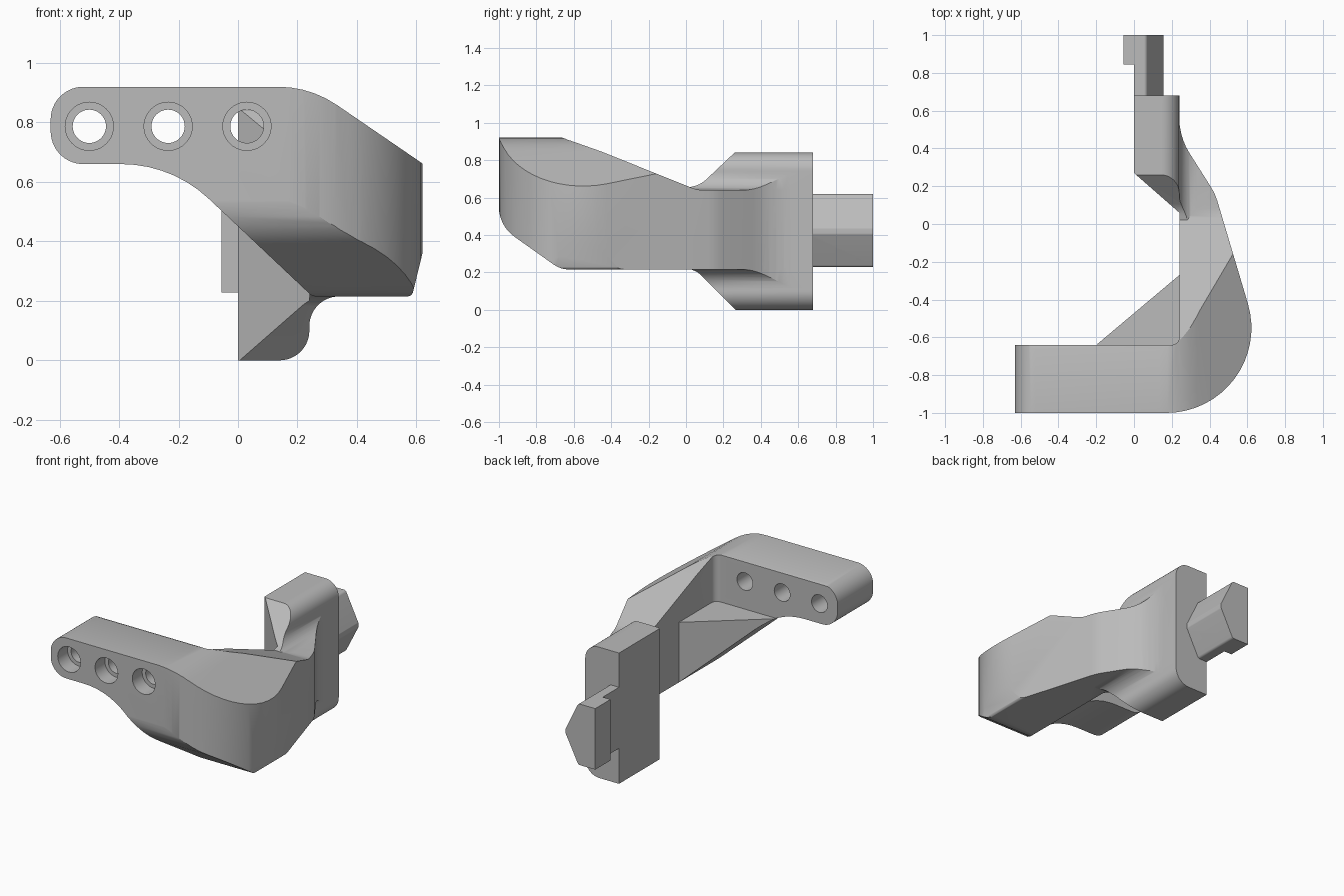
import bpy, bmesh
from math import sin, cos, tan, pi, ceil, radians
from mathutils import Vector

cube = bpy.data.objects.get("Cube")
if cube:
    bpy.data.objects.remove(cube, do_unlink=True)

grey = bpy.data.materials.new("plain grey")
grey.use_nodes = True
grey.diffuse_color = (0.5, 0.5, 0.5, 1)
grey.node_tree.nodes["Principled BSDF"].inputs["Base Color"].default_value = (0.5, 0.5, 0.5, 1)


def rounded(corners):
    """Outline from corners (a, b, optional radius), with arcs at rounded corners."""
    out = []
    for i, c in enumerate(corners):
        p = Vector(c[:2])
        if len(c) < 3:
            out.append(p)
            continue
        u = (Vector(corners[i - 1][:2]) - p).normalized()
        v = (Vector(corners[(i + 1) % len(corners)][:2]) - p).normalized()
        half = u.angle(v) / 2
        reach = c[2] / tan(half)
        centre = p + (u + v).normalized() * c[2] / sin(half)
        start, end = p + u * reach - centre, p + v * reach - centre
        sweep = pi - 2 * half
        n = max(2, ceil(sweep / radians(7)))
        for k in range(n + 1):
            t = k / n
            out.append(centre + (start * sin((1 - t) * sweep) + end * sin(t * sweep)) / sin(sweep)
                       if sweep < 3 else centre + start.lerp(end, t))
    return out


def prism(name, axis, outline, low, high):
    """Extrude a flat outline along the given axis."""
    place = {"x": lambda a, b, t: (t, a, b),
             "y": lambda a, b, t: (a, t, b),
             "z": lambda a, b, t: (a, b, t)}[axis]
    bm = bmesh.new()
    rings = [[bm.verts.new(place(p[0], p[1], t)) for p in outline] for t in (low, high)]
    n = len(outline)
    bm.faces.new(rings[0])
    bm.faces.new(rings[1])
    for i in range(n):
        j = (i + 1) % n
        bm.faces.new((rings[0][i], rings[0][j], rings[1][j], rings[1][i]))
    bmesh.ops.recalc_face_normals(bm, faces=bm.faces[:])
    mesh = bpy.data.meshes.new(name)
    bm.to_mesh(mesh)
    bm.free()
    mesh.materials.append(grey)
    obj = bpy.data.objects.new(name, mesh)
    bpy.context.collection.objects.link(obj)
    return obj


def activate(obj):
    bpy.ops.object.select_all(action="DESELECT")
    obj.select_set(True)
    bpy.context.view_layer.objects.active = obj


def combine(obj, other, operation):
    """Apply a boolean and discard the helper."""
    mod = obj.modifiers.new("boolean", "BOOLEAN")
    mod.operation, mod.object, mod.solver = operation, other, "EXACT"
    activate(obj)
    bpy.ops.object.modifier_apply(modifier=mod.name)
    bpy.data.objects.remove(other, do_unlink=True)


def circle(x, z, r, n=40):
    return [(x + r * cos(2 * pi * i / n), z + r * sin(2 * pi * i / n)) for i in range(n)]


# Plan outline shared by the arm and the mounting block
plan = rounded([(-0.7, -1), (0.775, -1, 0.45), (0.43, 0.16, 0.3), (0.24, 0.46, 0.35),
                (0.24, 0.68), (0, 0.68), (0, 0.27), (0.24, 0.06),
                (0.24, -0.64, 0.04), (-0.7, -0.64)])

# Curved arm with a corner gusset, trimmed by front and side outlines
bracket = prism("bracket", "z", plan, -0.1, 1.1)
gusset = prism("gusset", "z", [(0.3, -0.22), (-0.247, -0.68), (0.3, -0.68)], 0.1, 0.61)
combine(bracket, gusset, "UNION")
arm_front = rounded([(-0.63, 0.92, 0.11), (0.243, 0.92, 0.35), (0.635, 0.652, 0.02),
                     (0.635, 0.42, 0.3), (0.585, 0.215, 0.02), (0.25, 0.215, 0.03),
                     (-0.222, 0.66, 0.43), (-0.63, 0.66, 0.11)])
combine(bracket, prism("front_trim", "y", arm_front, -1.2, 1.2), "INTERSECT")
arm_side = rounded([(-1.001, 0.95), (-0.74, 0.95), (-0.62, 0.905, 0.05), (-0.45, 0.845, 0.2),
                    (0.06, 0.64, 0.15), (0.74, 0.64), (0.74, 0.215),
                    (-0.67, 0.215, 0.15), (-1.001, 0.45, 0.2)])
combine(bracket, prism("side_trim", "x", arm_side, -1, 1), "INTERSECT")

# Tall mounting block with tapered front and filleted shoulders
block = prism("mounting_block", "z", plan, -0.1, 1.1)
block_front = rounded([(-0.1, 0), (0.24, 0, 0.1), (0.24, 0.215, 0.1), (0.75, 0.215),
                       (0.75, 0.64), (0.24, 0.64, 0.095), (0.24, 0.84, 0.095), (-0.1, 0.84)])
combine(block, prism("front_trim", "y", block_front, -1.2, 1.2), "INTERSECT")
block_side = rounded([(-0.02, 0.23), (0.06, 0.205, 0.12), (0.27, -0.005), (0.74, -0.005),
                      (0.74, 0.845), (0.265, 0.845), (0.08, 0.67, 0.15), (-0.02, 0.645)])
combine(block, prism("side_trim", "x", block_side, -1, 1), "INTERSECT")
combine(bracket, block, "UNION")

# Pointed locking tongue with a hooked lip
tongue_section = rounded([(-0.055, 0.228), (0.065, 0.228, 0.02), (0.155, 0.405, 0.02),
                          (0.155, 0.435, 0.01), (0.065, 0.62, 0.02), (-0.055, 0.62)])
tongue = prism("locking_tongue", "y", tongue_section, 0.64, 1)
notch = prism("notch", "z", [(-0.2, 0.5), (0, 0.5), (0, 0.845), (-0.2, 0.845)], 0, 1)
combine(tongue, notch, "DIFFERENCE")
combine(bracket, tongue, "UNION")

# Counterbored screw holes
for x in (-0.5, -0.235, 0.03):
    combine(bracket, prism("bore", "y", circle(x, 0.787, 0.056), -1.1, -0.5), "DIFFERENCE")
    combine(bracket, prism("counterbore", "y", circle(x, 0.787, 0.081), -1.1, -0.9), "DIFFERENCE")

# Clean up slivers and smooth the curved faces
bm = bmesh.new()
bm.from_mesh(bracket.data)
bmesh.ops.remove_doubles(bm, verts=bm.verts[:], dist=0.0005)
bm.to_mesh(bracket.data)
bm.free()
activate(bracket)
bpy.ops.object.shade_smooth_by_angle(angle=radians(25))
